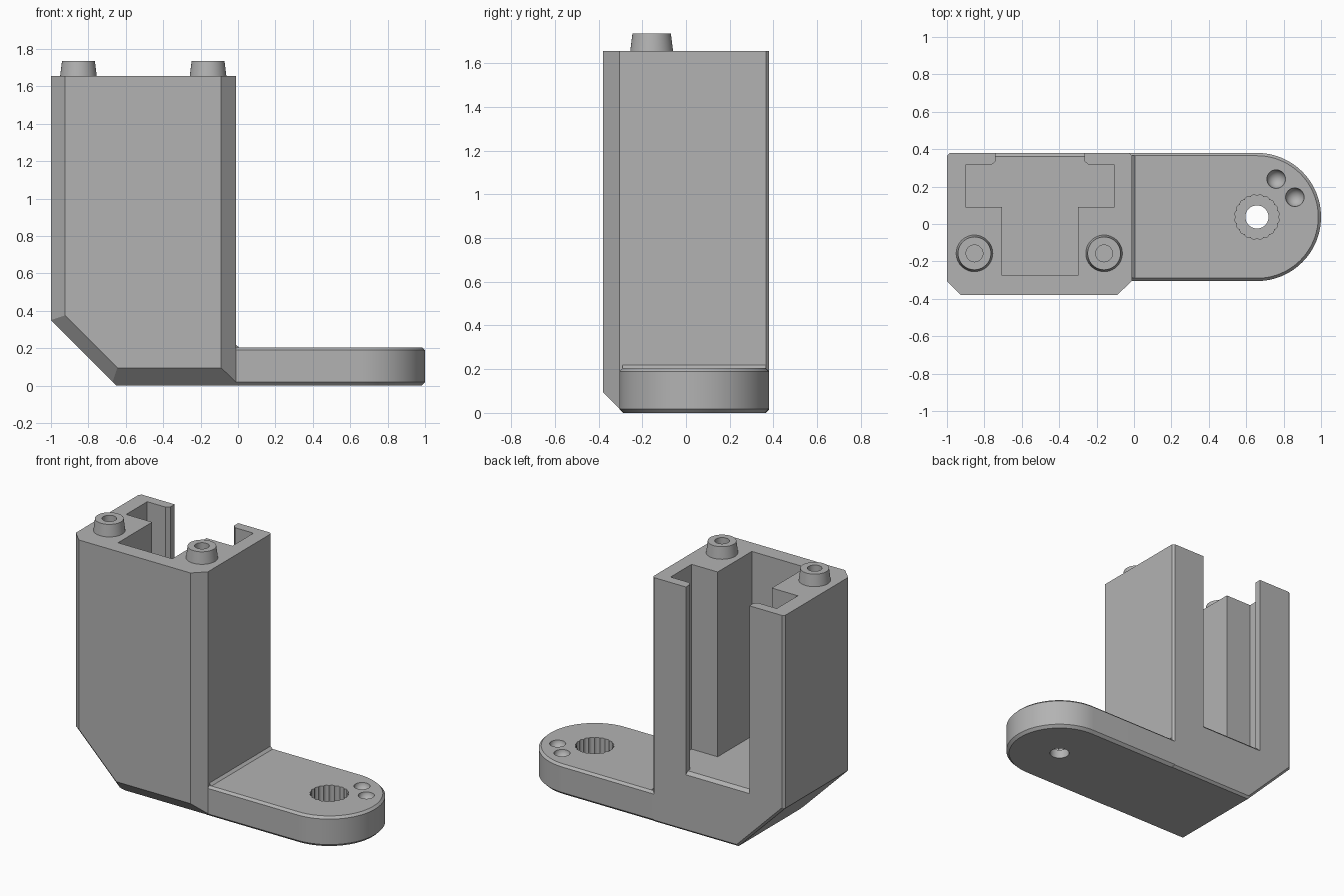
import bpy, bmesh
from math import sin, cos, pi

if "Cube" in bpy.data.objects:
    bpy.data.objects.remove(bpy.data.objects["Cube"])

grey = bpy.data.materials.new("plain grey")
grey.use_nodes = True
grey.diffuse_color = (0.45, 0.45, 0.45, 1)
grey.node_tree.nodes["Principled BSDF"].inputs["Base Color"].default_value = grey.diffuse_color


def loft(name, rings):
    """Closed solid skinned through rings with equal point counts."""
    bm = bmesh.new()
    loops = [[bm.verts.new(p) for p in ring] for ring in rings]
    n = len(rings[0])
    for a, b in zip(loops, loops[1:]):
        for i in range(n):
            j = (i + 1) % n
            bm.faces.new((a[i], a[j], b[j], b[i]))
    bm.faces.new(loops[0])
    bm.faces.new(loops[-1])
    bmesh.ops.recalc_face_normals(bm, faces=bm.faces)
    mesh = bpy.data.meshes.new(name)
    bm.to_mesh(mesh)
    bm.free()
    mesh.materials.append(grey)
    obj = bpy.data.objects.new(name, mesh)
    bpy.context.collection.objects.link(obj)
    return obj


def prism(name, outline, z0, z1):
    return loft(name, [[(x, y, z) for x, y in outline] for z in (z0, z1)])


def bar(name, section, x0, x1):
    return loft(name, [[(x, y, z) for y, z in section] for x in (x0, x1)])


def circle(cx, cy, r, n=40):
    return [(cx + r * cos(2 * pi * i / n), cy + r * sin(2 * pi * i / n)) for i in range(n)]


def select(obj):
    bpy.ops.object.select_all(action="DESELECT")
    obj.select_set(True)
    bpy.context.view_layer.objects.active = obj


def cut(obj, cutter):
    cutter.hide_render = True
    mod = obj.modifiers.new("cut", "BOOLEAN")
    mod.operation = "DIFFERENCE"
    mod.solver = "EXACT"
    mod.object = cutter
    select(obj)
    bpy.ops.object.modifier_apply(modifier=mod.name)
    bpy.data.objects.remove(cutter)


def smooth(obj):
    select(obj)
    bpy.ops.object.shade_smooth_by_angle(angle=0.5)


TOP = 1.655
FLOOR = 0.405


# Tower: bevelled block with one lower corner sliced off at 45 degrees
def tower_ring(y, left, right, bottom, slope):
    return [(left, y, TOP), (left, y, slope - left), (slope - bottom, y, bottom),
            (right, y, bottom), (right, y, TOP)]


tower = loft("tower", [
    tower_ring(-0.38, -0.925, -0.09, 0.095, -0.55),
    tower_ring(-0.305, -1.0, -0.012, 0.02, -0.65),
    tower_ring(-0.285, -1.0, -0.012, 0.0, -0.65),
    tower_ring(0.365, -1.0, -0.012, 0.0, -0.65),
    tower_ring(0.38, -0.985, -0.027, 0.015, -0.63)])

# T-shaped channel, open at the top and the back
MID = -0.5025
half = [(0.2025, -0.275), (0.2025, 0.09), (0.3975, 0.09), (0.3975, 0.315),
        (0.26, 0.315), (0.2375, 0.337), (0.2375, 0.5)]
channel = [(MID + x, y) for x, y in half] + [(MID - x, y) for x, y in reversed(half)]
cut(tower, prism("channel_cutter", channel, FLOOR, 2.0))

# Chamfered sill of the channel opening
sill = [(0.36, FLOOR), (0.36, 0.45), (0.42, 0.45), (0.42, FLOOR - 0.06)]
cut(tower, bar("sill_cutter", sill, MID - 0.237, MID + 0.237))
smooth(tower)

# Foot: round-ended plate with chamfered rims
CX, CY, R = 0.6575, 0.0375, 0.3425


def foot_ring(z, inset):
    r = R - inset
    arc = [(CX + r * cos(a), CY + r * sin(a), z)
           for a in (pi * (i / 48 - 0.5) for i in range(49))]
    return [(-0.03, CY - r, z)] + arc + [(-0.03, CY + r, z)]


foot = loft("foot", [foot_ring(0, 0.018), foot_ring(0.018, 0),
                     foot_ring(0.19, 0), foot_ring(0.205, 0.015)])

# Fluted socket with a through hole
flutes = 20
socket = []
for i in range(flutes * 6):
    a = 2 * pi * i / (flutes * 6)
    r = 0.112 + 0.008 * abs(sin(a * flutes / 2))
    socket.append((CX + r * cos(a), CY + r * sin(a)))
cut(foot, prism("socket_cutter", socket, 0.06, 0.4))
cut(foot, prism("hole_cutter", circle(CX, CY, 0.062), -0.2, 0.4))

# Two round dimples
for x, y in ((0.76, 0.24), (0.86, 0.143)):
    bpy.ops.mesh.primitive_uv_sphere_add(segments=32, ring_count=16, radius=0.05,
                                         location=(x, y, 0.208))
    cut(foot, bpy.context.object)
smooth(foot)

# Small wedge where the foot meets the tower
bar_wedge = loft("corner_wedge", [[(-0.02, y, 0.2), (-0.02, y, 0.22), (-0.012, y, 0.22),
                                   (0.006, y, 0.204)] for y in (-0.29, 0.365)])

# Tapered hollow pegs on the tower top
for side, x in (("right", -0.853), ("left", -0.16)):
    profile = ((0.098, TOP), (0.088, 1.735), (0.045, 1.735), (0.045, TOP + 0.01))
    peg = loft(side + "_peg", [[(px, py, z) for px, py in circle(x, -0.157, r)]
                               for r, z in profile])
    smooth(peg)
